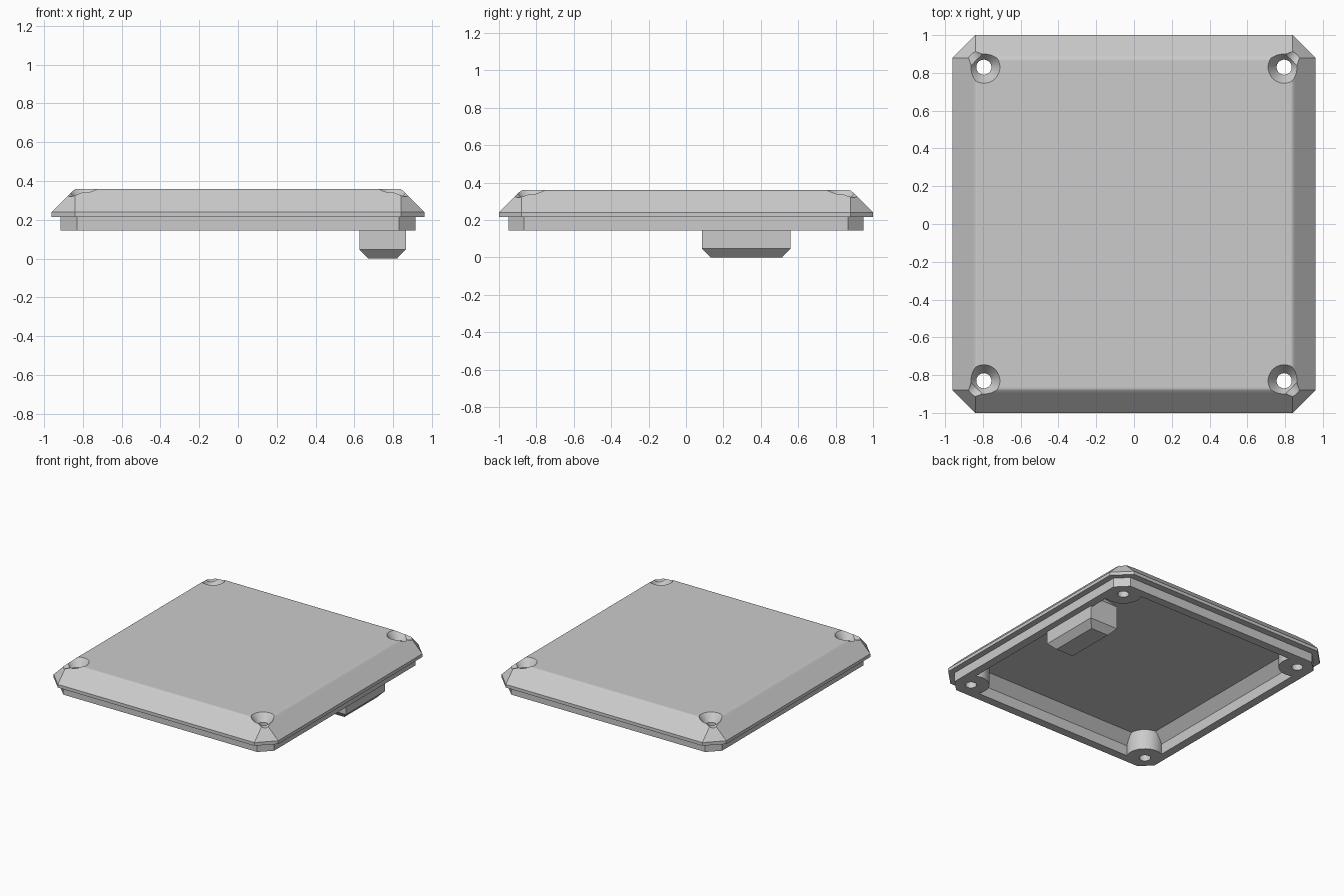
import bpy, bmesh, math
from mathutils import Matrix, Vector

old = bpy.data.objects.get("Cube")
if old:
    bpy.data.objects.remove(old, do_unlink=True)

grey = bpy.data.materials.new("light grey plastic")
grey.use_nodes = True
grey.diffuse_color = (0.6, 0.6, 0.6, 1)
grey.node_tree.nodes["Principled BSDF"].inputs["Base Color"].default_value = (0.6, 0.6, 0.6, 1)


def finish(name, bm):
    bmesh.ops.recalc_face_normals(bm, faces=bm.faces)
    mesh = bpy.data.meshes.new(name)
    bm.to_mesh(mesh)
    bm.free()
    mesh.materials.append(grey)
    obj = bpy.data.objects.new(name, mesh)
    bpy.context.collection.objects.link(obj)
    return obj


def outline(x, y, cut, z):
    """Rectangle with clipped corners, given by its half sizes."""
    return [Vector((sx * px, sy * py, z))
            for sx, sy, flip in ((1, 1, 0), (-1, 1, 1), (-1, -1, 0), (1, -1, 1))
            for px, py in ([(x, y - cut), (x - cut, y)][::-1 if flip else 1])]


def loft(name, rings):
    bm = bmesh.new()
    loops = [[bm.verts.new(p) for p in ring] for ring in rings]
    for low, high in zip(loops, loops[1:]):
        n = len(low)
        for i in range(n):
            j = (i + 1) % n
            bm.faces.new((low[i], low[j], high[j], high[i]))
    bm.faces.new(loops[0][::-1])
    bm.faces.new(loops[-1])
    return finish(name, bm)


def cone(name, centre, r_low, r_high, length, axis=Vector((0, 0, 1)), sides=48):
    """Cone whose low end sits at centre and which runs along axis."""
    bm = bmesh.new()
    turn = axis.to_track_quat('Z', 'Y').to_matrix().to_4x4()
    place = Matrix.Translation(centre) @ turn @ Matrix.Translation((0, 0, length / 2))
    bmesh.ops.create_cone(bm, cap_ends=True, segments=sides, radius1=r_low,
                          radius2=r_high, depth=length, matrix=place)
    return finish(name, bm)


def combine(target, tool, operation='DIFFERENCE'):
    mod = target.modifiers.new("cut", 'BOOLEAN')
    mod.operation, mod.solver, mod.object = operation, 'EXACT', tool
    bpy.context.view_layer.objects.active = target
    bpy.ops.object.modifier_apply(modifier=mod.name)
    bpy.data.objects.remove(tool, do_unlink=True)


LIP, RIM, SHOULDER, FLOOR, TOP = 0.145, 0.215, 0.24, 0.30, 0.36
corners = [(sx, sy) for sx in (-1, 1) for sy in (-1, 1)]


def slope_ring(inset, z):
    return outline(0.96 - inset, 1 - inset, max(0.12 - inset, 0.004), z)


# Lid: lower lip, overhanging rim, sloped sides, softened top edge
lid = loft("lid", [
    outline(0.914, 0.95, 0.085, LIP), outline(0.914, 0.95, 0.085, RIM),
    slope_ring(0, RIM), slope_ring(0, SHOULDER),
    slope_ring(0.108, 0.348), slope_ring(0.114, 0.353),
    slope_ring(0.121, 0.358), slope_ring(0.13, TOP)])

# Underside hollow, leaving round screw posts in the corners
hollow = loft("hollow", [
    outline(0.85, 0.885, 0.06, LIP - 0.1), outline(0.85, 0.885, 0.06, 0.225),
    outline(0.785, 0.82, 0.04, FLOOR)])
for sx, sy in corners:
    combine(hollow, cone("post", Vector((sx * 0.795, sy * 0.83, 0)), 0.13, 0.13, 0.5))
combine(lid, hollow)

# Screw holes, countersinks and the relief running out over each corner
for sx, sy in corners:
    spot = Vector((sx * 0.795, sy * 0.83, 0))
    up = Vector((0, 0, 1))
    combine(lid, cone("hole", spot, 0.04, 0.04, 0.6))
    combine(lid, cone("countersink", spot + up * 0.30, 0.04, 0.1, 0.08))
    combine(lid, cone("relief", spot + up * 0.375, 0.055, 0.055, 0.3,
                      Vector((sx, sy, 0)).normalized()))

# Plug block under the left side, with a chamfered foot
def block_ring(inset, z):
    x0, x1, y0, y1 = 0.625 + inset, 0.865 - inset, 0.085 + inset, 0.56 - inset
    return [Vector(p) for p in ((x0, y0, z), (x1, y0, z), (x1, y1, z), (x0, y1, z))]


loft("plug_block", [block_ring(0.046, 0), block_ring(0, 0.048),
                    block_ring(0, 0.225), block_ring(0.07, FLOOR + 0.01)])

# Smooth the round parts only
bpy.ops.object.select_all(action='DESELECT')
lid.select_set(True)
bpy.context.view_layer.objects.active = lid
bpy.ops.object.shade_smooth_by_angle(angle=math.radians(25))
